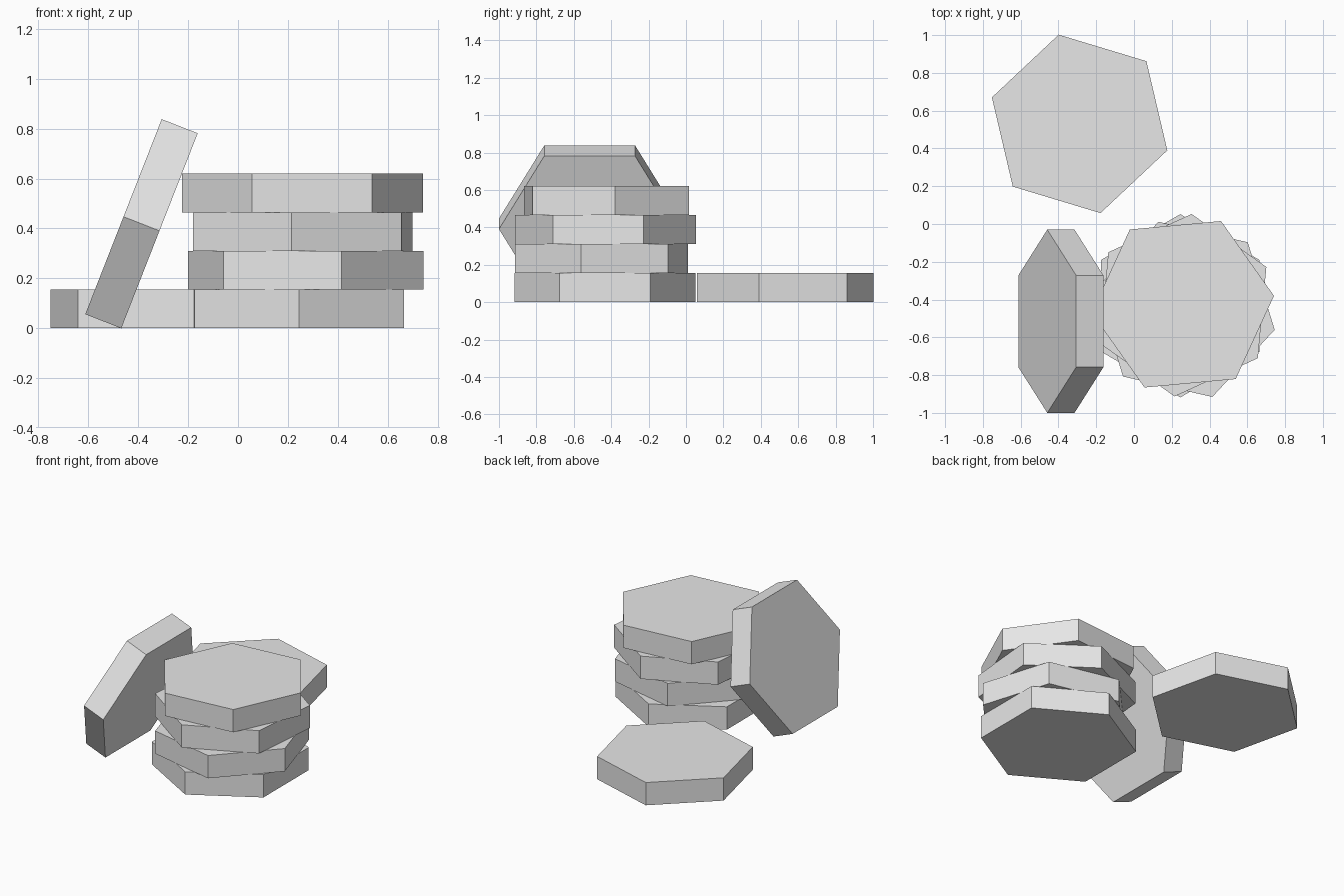
import bpy
from math import radians

cube = bpy.data.objects.get("Cube")
if cube:
    bpy.data.objects.remove(cube, do_unlink=True)

RADIUS = 0.485
THICK = 0.155

# Single stone grey
grey = bpy.data.materials.new("light_grey")
grey.use_nodes = True
colour = (0.8, 0.8, 0.8, 1)
grey.diffuse_color = colour
grey.node_tree.nodes["Principled BSDF"].inputs["Base Color"].default_value = colour


def hex_slab(name, centre, spin=0, lean=0):
    """Six-sided slab; spin is about its axis, lean tips it about y (degrees)."""
    bpy.ops.mesh.primitive_cylinder_add(
        vertices=6, radius=RADIUS, depth=THICK, location=centre,
        rotation=(0, radians(lean), radians(spin)))
    slab = bpy.context.object
    slab.name = name
    slab.data.materials.append(grey)
    return slab


# Stack of four slabs, each slightly shifted and turned
stack = [(0.245, -0.433, 0), (0.272, -0.452, 17.1),
         (0.26, -0.43, -5.3), (0.258, -0.425, -24.7)]
for i, (x, y, spin) in enumerate(stack):
    hex_slab(f"stacked_slab_{i + 1}", (x, y, THICK * (i + 0.5)), spin)

# Slab lying on the ground behind
hex_slab("ground_slab", (-0.288, 0.53, THICK / 2), 13.2)

# Slab leaning against the stack
hex_slab("leaning_slab", (-0.387, -0.515, 0.419), lean=-68.6)
